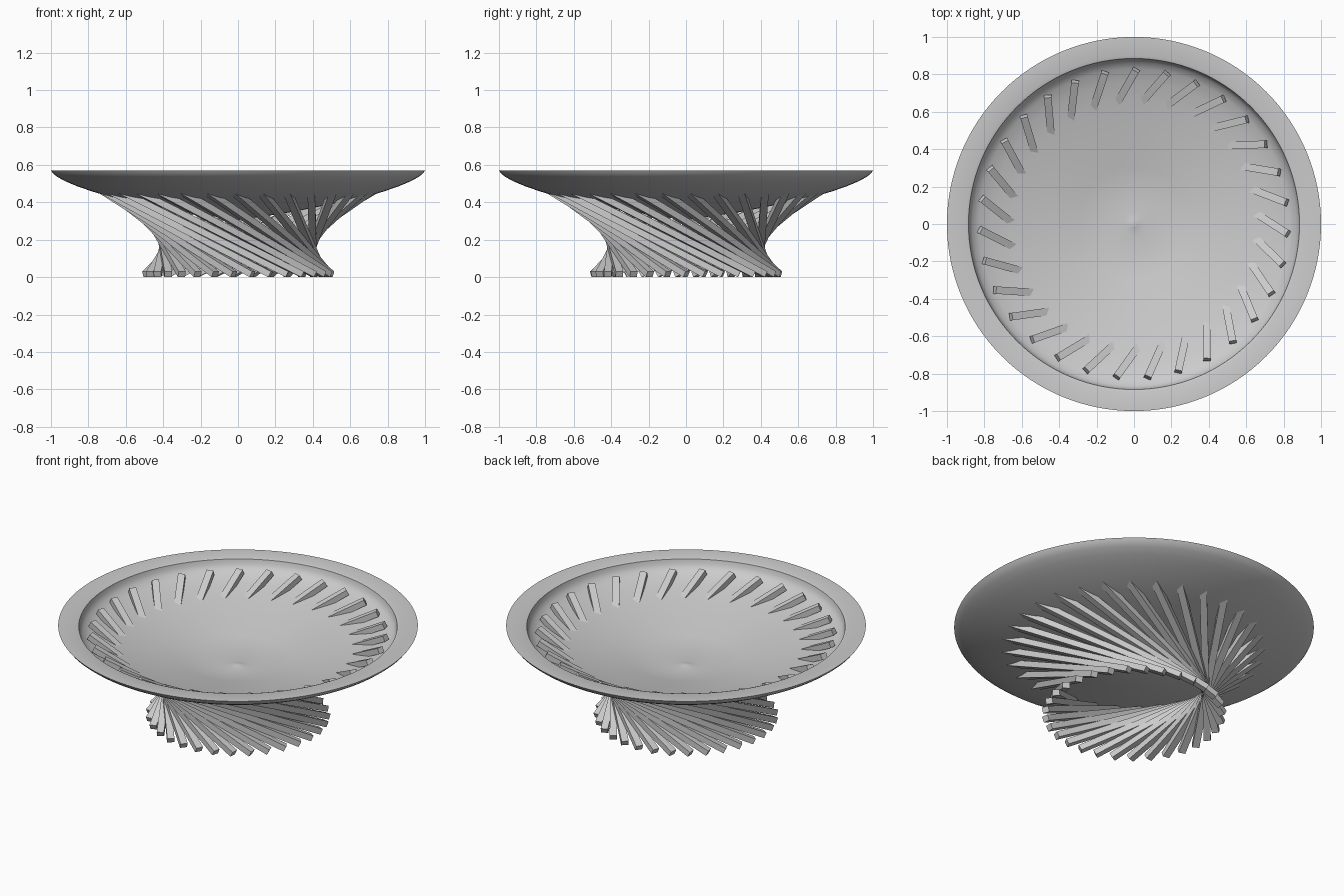
import bpy, bmesh
from math import radians, sin, cos, sqrt
from mathutils import Matrix, Vector

default_cube = bpy.data.objects.get("Cube")
if default_cube:
    bpy.data.objects.remove(default_cube)


def add_object(name, bm):
    mesh = bpy.data.meshes.new(name)
    bm.to_mesh(mesh)
    bm.free()
    obj = bpy.data.objects.new(name, mesh)
    bpy.context.collection.objects.link(obj)
    return obj


# Bowl: thin lathed shell with a flat raised lip and a small centre knob
profile = [
    (0, 0.335), (0.02, 0.333), (0.06, 0.322), (0.3, 0.365), (0.5, 0.405),
    (0.66, 0.44), (0.76, 0.467), (0.83, 0.493), (0.865, 0.515), (0.88, 0.54),
    (0.885, 0.565), (0.9, 0.57), (1, 0.57),
    (0.988, 0.553), (0.965, 0.535), (0.92, 0.511), (0.86, 0.486), (0.78, 0.458),
    (0.68, 0.428), (0.5, 0.39), (0.3, 0.35), (0, 0.305),
]
bm = bmesh.new()
verts = [bm.verts.new((r, 0, z)) for r, z in profile]
edges = [bm.edges.new(pair) for pair in zip(verts, verts[1:])]
bmesh.ops.spin(bm, geom=verts + edges, cent=(0, 0, 0), axis=(0, 0, 1),
               angle=radians(360), steps=128, use_duplicate=False)
bmesh.ops.remove_doubles(bm, verts=bm.verts, dist=0.0001)
bmesh.ops.recalc_face_normals(bm, faces=bm.faces)
bowl = add_object("bowl", bm)
bpy.context.view_layer.objects.active = bowl
bowl.select_set(True)
bpy.ops.object.shade_smooth_by_angle(angle=radians(35))
bowl.select_set(False)

# Stand: straight bars skewed around a waist, their tips piercing the bowl
COUNT = 31
WAIST_RADIUS, WAIST_Z = 0.40, 0.16
RISE = 0.5
START, END = -0.29, 0.72
WIDTH, HEIGHT = 0.04, 0.034

stretch = sqrt(1 + RISE ** 2)
bm = bmesh.new()
bmesh.ops.create_cube(bm, size=1)
bmesh.ops.translate(bm, verts=bm.verts, vec=(0, 0.5, 0))
bmesh.ops.scale(bm, verts=bm.verts, vec=(WIDTH, (END - START) * stretch, HEIGHT))
bmesh.ops.translate(bm, verts=bm.verts, vec=(0, START * stretch, 0))
first_bar = add_object("stand_bar", bm)

for i in range(COUNT):
    bar = first_bar if i == 0 else first_bar.copy()
    if i:
        bpy.context.collection.objects.link(bar)
    angle = radians(150.2 + 360 * i / COUNT)
    radial = Vector((cos(angle), sin(angle), 0))
    along = Vector((sin(angle), -cos(angle), RISE)).normalized()
    axes = Matrix((radial, along, radial.cross(along))).transposed().to_4x4()
    centre = radial * WAIST_RADIUS + Vector((0, 0, WAIST_Z))
    bar.matrix_world = Matrix.Translation(centre) @ axes
